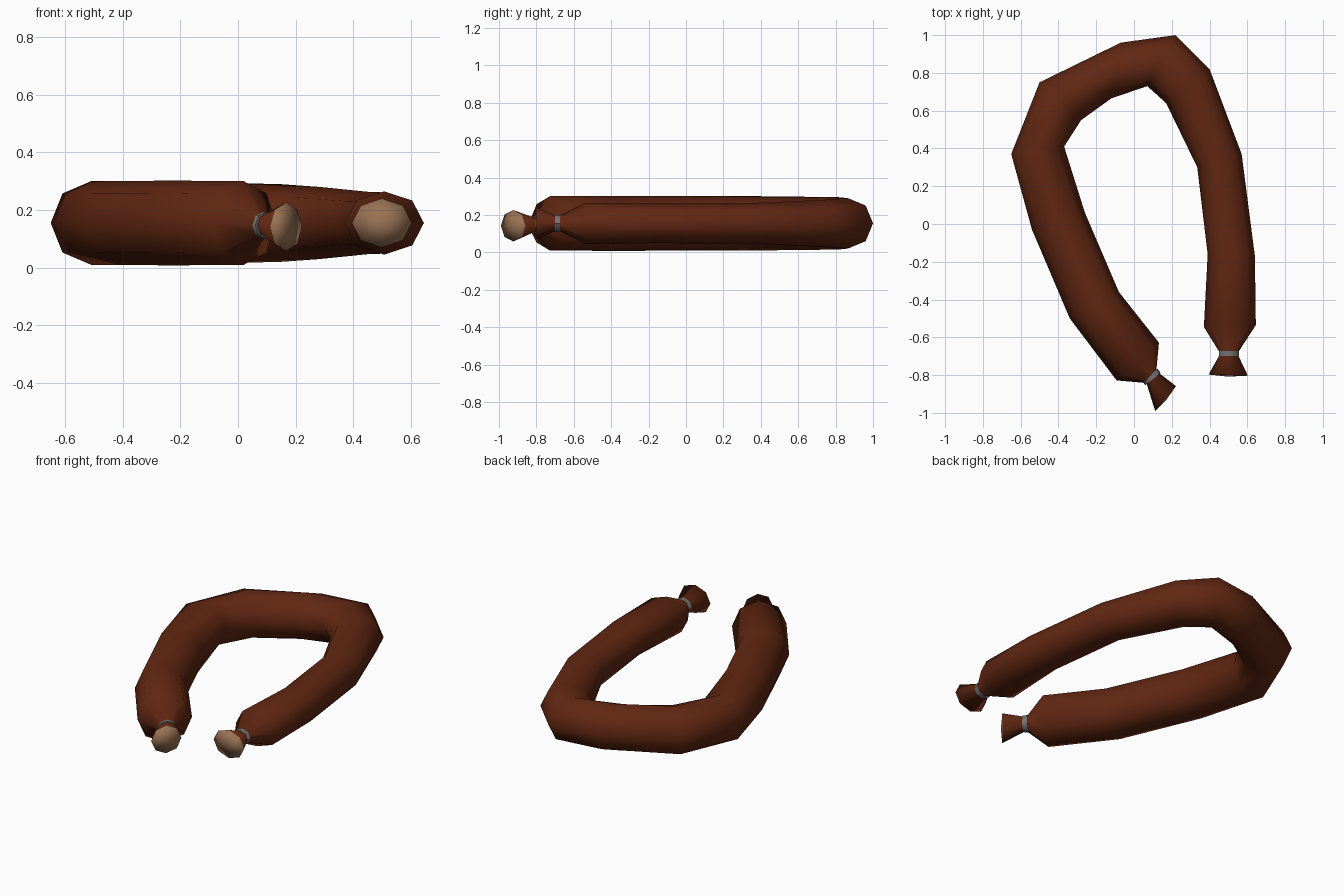
import bpy, bmesh, math
from mathutils import Vector

if "Cube" in bpy.data.objects:
    bpy.data.objects.remove(bpy.data.objects["Cube"])

SIDES = 8


def material(name, rgb):
    m = bpy.data.materials.new(name)
    m.diffuse_color = (*rgb, 1)
    m.use_nodes = True
    m.node_tree.nodes["Principled BSDF"].inputs["Base Color"].default_value = m.diffuse_color
    return m


brown = material("brown casing", (0.12, 0.020, 0.006))
beige = material("cut meat", (0.32, 0.17, 0.09))
grey = material("metal clip", (0.17, 0.17, 0.17))


def loft(name, rings, mats, cap_bulge=None):
    """Skin elliptical rings given as (inner xy, outer xy, half height, centre z)."""
    bm = bmesh.new()
    loops, centres = [], []
    for ix, iy, ox, oy, rz, cz in rings:
        a, b = Vector((ix, iy, cz)), Vector((ox, oy, cz))
        c, h = (a + b) / 2, (b - a) / 2
        centres.append(c)
        loops.append([bm.verts.new(c + h * math.cos(t) + Vector((0, 0, rz * math.sin(t))))
                      for t in (2 * math.pi * k / SIDES for k in range(SIDES))])
    for p, q in zip(loops, loops[1:]):
        for k in range(SIDES):
            j = (k + 1) % SIDES
            bm.faces.new((p[k], p[j], q[j], q[k]))
    # end discs in the second material
    for end, nxt in ((0, 1), (-1, -2)):
        d = (centres[end] - centres[nxt]).normalized()
        tip = bm.verts.new(centres[end] + d * (cap_bulge or 0))
        for k in range(SIDES):
            f = bm.faces.new((loops[end][k], loops[end][(k + 1) % SIDES], tip))
            f.material_index = len(mats) - 1
    bmesh.ops.recalc_face_normals(bm, faces=bm.faces)
    for f in bm.faces:
        f.smooth = True
    me = bpy.data.meshes.new(name)
    bm.to_mesh(me)
    bm.free()
    for m in mats:
        me.materials.append(m)
    ob = bpy.data.objects.new(name, me)
    bpy.context.collection.objects.link(ob)
    return ob


# Curved sausage body with pinched necks and flared tails
Z = 0.155
loft("sausage_casing", [
    (0.222, -0.858, 0.112, -0.990, 0.084, 0.142),
    (0.118, -0.778, 0.066, -0.842, 0.038, 0.147),
    (0.132, -0.628, -0.092, -0.828, 0.145, Z),
    (-0.08, -0.36, -0.34, -0.50, 0.147, Z),
    (-0.26, 0.06, -0.54, -0.03, 0.146, Z),
    (-0.37, 0.41, -0.65, 0.37, 0.145, Z),
    (-0.28, 0.55, -0.50, 0.75, 0.142, Z),
    (-0.12, 0.665, -0.07, 0.96, 0.140, Z),
    (0.07, 0.73, 0.22, 1.00, 0.135, Z),
    (0.17, 0.64, 0.40, 0.82, 0.125, Z),
    (0.335, 0.30, 0.57, 0.37, 0.108, Z),
    (0.39, -0.16, 0.64, -0.17, 0.106, Z),
    (0.37, -0.545, 0.645, -0.535, 0.110, Z),
    (0.457, -0.686, 0.547, -0.686, 0.036, Z),
    (0.395, -0.797, 0.603, -0.803, 0.085, Z),
], [brown, beige], 0.008)


# Metal clips around the two necks
def clip(name, centre, direction, radius, rz, width):
    d = Vector(direction).normalized()
    s = Vector((-d.y, d.x)) * radius
    rings = []
    for t in (-width / 2, width / 2):
        c = Vector(centre) + d * t
        rings.append((c.x + s.x, c.y + s.y, c.x - s.x, c.y - s.y, rz, centre_z))
    ob = loft(name, rings, [grey])
    bpy.context.view_layer.objects.active = ob
    ob.select_set(True)
    bpy.ops.object.shade_smooth_by_angle(angle=math.radians(50))
    ob.select_set(False)


centre_z = 0.147
clip("left_clip", (0.092, -0.810), (0.62, -0.78), 0.052, 0.047, 0.028)
centre_z = Z
clip("right_clip", (0.502, -0.686), (0, -1), 0.053, 0.045, 0.028)
